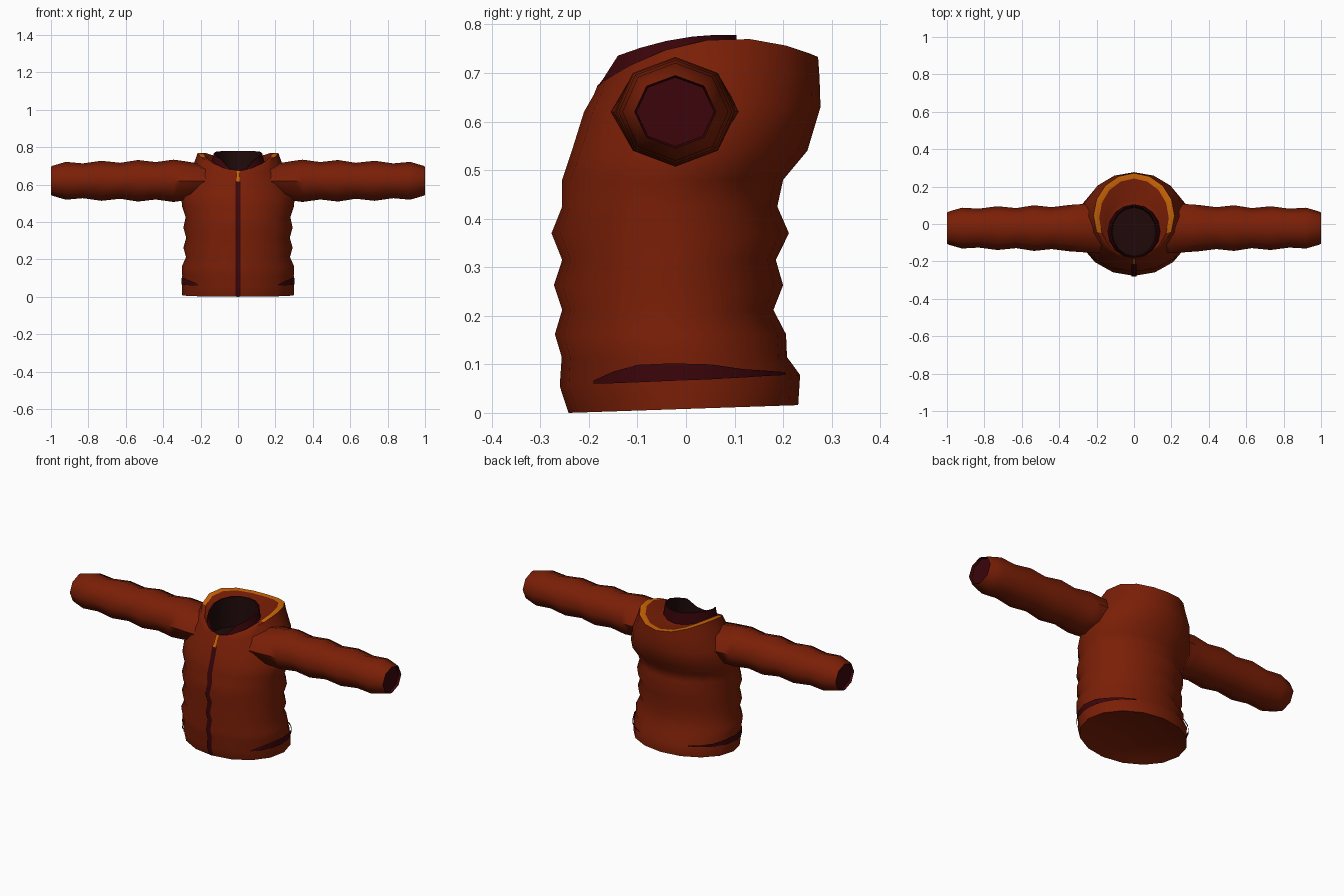
import bpy, bmesh, math

if "Cube" in bpy.data.objects:
    bpy.data.objects.remove(bpy.data.objects["Cube"])

def material(name, rgb):
    m = bpy.data.materials.new(name)
    m.diffuse_color = (*rgb, 1)
    m.use_nodes = True
    m.node_tree.nodes["Principled BSDF"].inputs["Base Color"].default_value = m.diffuse_color
    return m

RUST = material("rust_fabric", (0.195, 0.0135, 0.002))
MAROON = material("dark_maroon", (0.043, 0.0015, 0.003))
ORANGE = material("orange_trim", (0.60, 0.13, 0.002))
LINING = material("black_lining", (0.014, 0.003, 0.003))
SEG = 16

def ring(hx, yf, yb, zf, zs=None, zb=None):
    """Oval ring whose height varies from front to side to back."""
    zs = zf if zs is None else zs
    zb = zf if zb is None else zb
    pts = []
    for i in range(SEG):
        a = -math.pi / 2 + 2 * math.pi * i / SEG
        s = math.sin(a)
        z = zs + (zb - zf) / 2 * s + ((zf + zb) / 2 - zs) * s * s
        pts.append((hx * math.cos(a), (yf + yb) / 2 + (yb - yf) / 2 * s, z))
    return pts

def loft(name, rings, mats, rule=None, closed=True, cap_start=False, cap_end=False, angle=50):
    """Skin a list of rings; rule(row, centre) picks the material."""
    bm = bmesh.new()
    rows = [[bm.verts.new(p) for p in r] for r in rings]
    n = len(rows[0])
    for k in range(len(rows) - 1):
        for i in range(n if closed else n - 1):
            j = (i + 1) % n
            f = bm.faces.new((rows[k][i], rows[k][j], rows[k + 1][j], rows[k + 1][i]))
            if rule:
                f.material_index = rule(k, f.calc_center_median())
    if cap_start:
        bm.faces.new(rows[0][::-1])
    if cap_end:
        f = bm.faces.new(rows[-1])
        if rule:
            f.material_index = rule(len(rows) - 1, f.calc_center_median())
    if closed:
        bmesh.ops.recalc_face_normals(bm, faces=bm.faces[:])
    me = bpy.data.meshes.new(name)
    bm.to_mesh(me)
    bm.free()
    for m in mats:
        me.materials.append(m)
    ob = bpy.data.objects.new(name, me)
    bpy.context.collection.objects.link(ob)
    bpy.ops.object.select_all(action='DESELECT')
    ob.select_set(True)
    bpy.context.view_layer.objects.active = ob
    bpy.ops.object.shade_smooth_by_angle(angle=math.radians(angle))
    return ob

# Quilted torso: half width, front y, back y, height
torso = [
    (.30, -.26, .235, .055, .065, .078), (.298, -.256, .208, .115),
    (.30, -.27, .206, .162), (.278, -.255, .18, .212), (.292, -.272, .20, .263),
    (.277, -.255, .185, .315), (.292, -.277, .212, .37), (.28, -.255, .188, .425),
    (.298, -.255, .20, .48), (.305, -.235, .25, .54), (.275, -.21, .277, .62, .63, .63),
]
body = [ring(.26, -.21, .20, .018, .022, .027),      # shallow underside
        ring(.29, -.235, .225, .001, .009, .017),
        ring(.298, -.242, .231, 0, .008, .016)]
body += [ring(*t) for t in torso]
body += [ring(.235, -.19, .275, .655, .715, .69),    # shoulders
         ring(.216, -.182, .272, .675, .768, .733),  # hood rim
         ring(.186, -.180, .243, .675, .766, .733),
         ring(.155, -.18, .13, .675, .728, .705),    # inside of the lowered hood
         ring(.140, -.180, .10, .675, .72, .71)]
RIM = len(body) - 4
loft("jacket_body", body, [RUST, ORANGE],
     lambda k, c: 1 if k == RIM and c.y > -.05 else 0, cap_start=True)

# Stand-up collar, open at the front, with a dark lining
base = ring(.142, -.184, .105, .67, .715, .705)
top = ring(.130, -.182, .104, .718, .766, .778)
inner = ring(.122, -.178, .097, .718, .766, .778)
for r in (top, inner):
    r[0] = (0, r[0][1], base[0][2] + .003)
    for i in (1, SEG - 1):
        r[i] = (r[i][0], r[i][1], base[i][2] + .012)
floor = ring(.116, -.172, .088, .61)
loft("collar", [base, top, inner, floor], [MAROON, LINING],
     lambda k, c: 0 if k < 2 else 1, cap_end=True)

# Quilted sleeves: x, radius in y, radius in z
sleeve = [(.13, .13, .08), (.22, .133, .094), (.30, .127, .107), (.345, .124, .113),
          (.44, .112, .1), (.535, .122, .111), (.63, .107, .096), (.73, .117, .107),
          (.83, .104, .093), (.92, .109, .101), (.955, .099, .091), (.992, .088, .08),
          (1.0, .084, .075), (.985, .08, .071)]
for side, name in ((-1, "right_sleeve"), (1, "left_sleeve")):
    rings = []
    for x, ry, rz in sleeve:
        rings.append([(side * x, -.022 + ry * math.cos(i * math.pi / 4),
                       .62 + rz * math.sin(i * math.pi / 4)) for i in range(8)])
    last = len(sleeve) - 2
    loft(name, rings, [RUST, MAROON], lambda k, c: 1 if k >= last else 0, cap_end=True)

# Zip strip down the front, with a narrow orange pull at the top
zip_path = [(-.242, .003)] + [(t[1], t[3]) for t in torso]
loft("front_zip", [[(-.014, y - .003, z), (.014, y - .003, z)] for y, z in zip_path],
     [MAROON], closed=False)
pull_path = [(-.217, .615), (-.198, .655), (-.187, .674)]
loft("zip_pull", [[(-.008, y, z), (.008, y, z)] for y, z in pull_path],
     [ORANGE], closed=False)

# Side pocket openings wrapped around the hem: y, low z, high z
pocket = [(-.19, .06, .067), (-.15, .061, .085), (-.10, .063, .099), (-.03, .066, .102),
          (.05, .069, .10), (.12, .073, .09), (.165, .076, .087), (.205, .078, .084)]
for side, name in ((-1, "right_pocket"), (1, "left_pocket")):
    rows = []
    for y, lo, hi in pocket:
        x = side * .304 * math.sqrt(1 - ((y + .011) / .251) ** 2)
        pair = [(x, y, lo), (x, y, hi)]
        rows.append(pair[::-1] if side > 0 else pair)
    loft(name, rows, [MAROON], closed=False)
